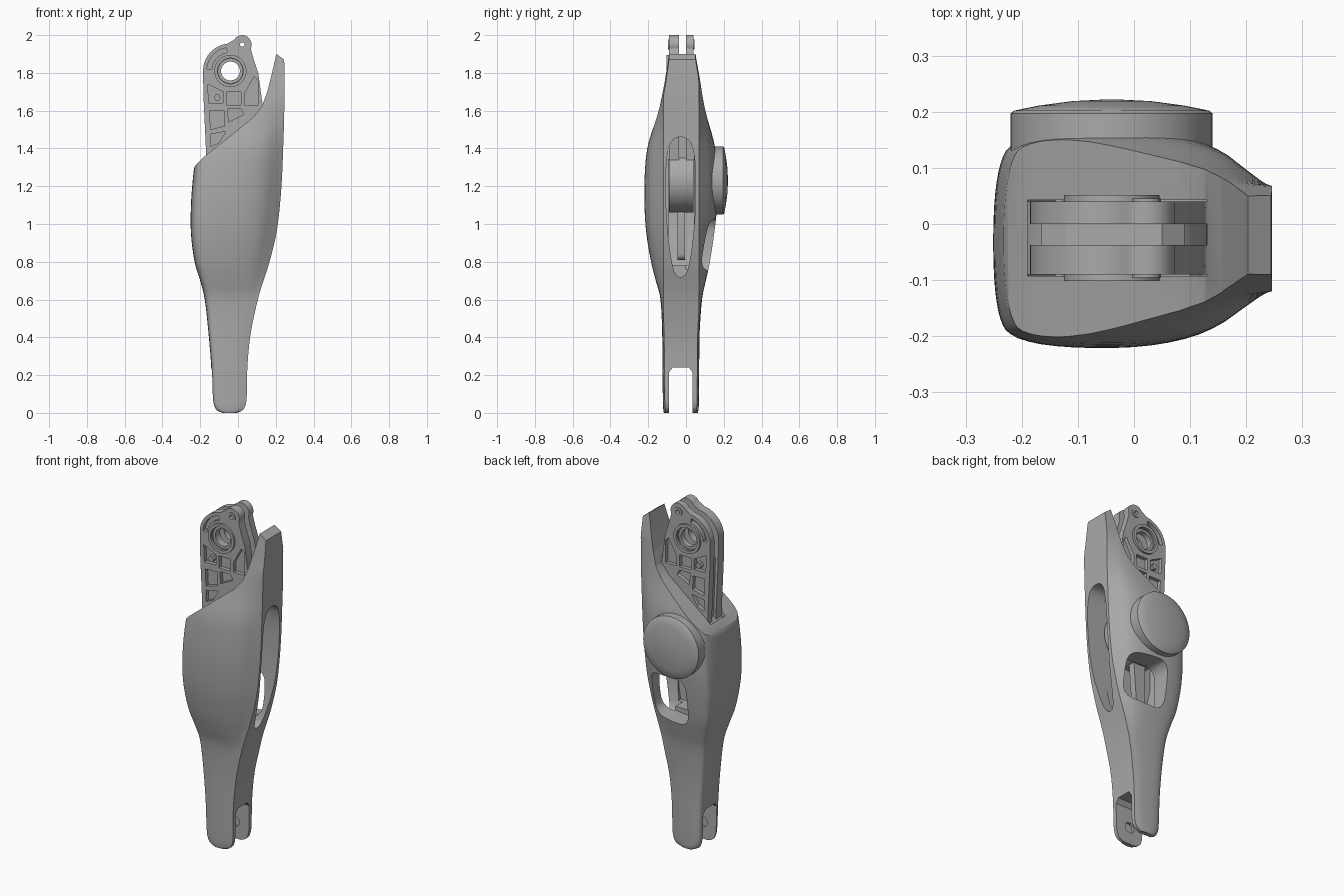
import bpy, bmesh, math

cube = bpy.data.objects.get("Cube")
if cube:
    bpy.data.objects.remove(cube)

grey = bpy.data.materials.new("satin grey")
grey.use_nodes = True
colour = (0.4, 0.4, 0.4, 1)
grey.diffuse_color = colour
grey.node_tree.nodes["Principled BSDF"].inputs["Base Color"].default_value = colour


def chaikin(pts, times=2):
    """Round a closed polygon by cutting its corners."""
    for _ in range(times):
        out = []
        for i, (ax, ay) in enumerate(pts):
            bx, by = pts[(i + 1) % len(pts)]
            out += [(ax * .75 + bx * .25, ay * .75 + by * .25),
                    (ax * .25 + bx * .75, ay * .25 + by * .75)]
        pts = out
    return pts


def arc(cx, cy, r, a, b, n):
    angles = [math.radians(a + (b - a) * i / n) for i in range(n + 1)]
    return [(cx + r * math.cos(t), cy + r * math.sin(t)) for t in angles]


def circle(cx, cy, r, n=48):
    return arc(cx, cy, r, 0, 360, n)[:-1]


def loft(name, rings):
    """Skin a stack of equal closed rings and cap both ends."""
    bm = bmesh.new()
    rows = [[bm.verts.new(p) for p in ring] for ring in rings]
    n = len(rows[0])
    for a, b in zip(rows, rows[1:]):
        for i in range(n):
            j = (i + 1) % n
            bm.faces.new((a[i], a[j], b[j], b[i]))
    bm.faces.new(rows[0])
    bm.faces.new(rows[-1])
    bmesh.ops.remove_doubles(bm, verts=bm.verts, dist=1e-5)
    bmesh.ops.recalc_face_normals(bm, faces=bm.faces)
    mesh = bpy.data.meshes.new(name)
    bm.to_mesh(mesh)
    bm.free()
    mesh.materials.append(grey)
    ob = bpy.data.objects.new(name, mesh)
    bpy.context.collection.objects.link(ob)
    return ob


def prism(name, pts, lo, hi, axis="y"):
    """Extrude an outline (u, z) along x or y."""
    if axis == "y":
        return loft(name, [[(u, d, z) for u, z in pts] for d in (lo, hi)])
    return loft(name, [[(d, u, z) for u, z in pts] for d in (lo, hi)])


def activate(ob):
    bpy.ops.object.select_all(action="DESELECT")
    ob.select_set(True)
    bpy.context.view_layer.objects.active = ob


def cut(ob, cutter):
    cutter.hide_render = True
    mod = ob.modifiers.new("cut", "BOOLEAN")
    mod.operation, mod.solver, mod.object = "DIFFERENCE", "EXACT", cutter
    activate(ob)
    bpy.ops.object.modifier_apply(modifier=mod.name)
    bpy.data.objects.remove(cutter)


def smooth(ob, angle=30):
    activate(ob)
    bpy.ops.object.shade_smooth_by_angle(angle=math.radians(angle))


# Shell stations: z, x min, x max, y front, y back
stations = [
    (0, -.085, -.005, -.117, .062), (.015, -.115, .025, -.12, .066),
    (.045, -.131, .041, -.122, .068), (.1, -.137, .047, -.123, .069),
    (.25, -.142, .05, -.125, .07), (.42, -.156, .067, -.126, .072),
    (.6, -.176, .105, -.135, .085), (.7, -.2, .135, -.16, .105),
    (.8, -.23, .167, -.185, .127), (.95, -.249, .203, -.21, .15),
    (1.1, -.249, .222, -.22, .165), (1.25, -.238, .233, -.219, .167),
    (1.4, -.22, .239, -.205, .155), (1.55, -.21, .244, -.162, .118),
    (1.7, -.2, .246, -.126, .09), (1.8, -.2, .246, -.11, .072),
    (1.93, -.2, .243, -.092, .052)]


def station_blend(k, t):
    p = [stations[min(max(k + d, 0), len(stations) - 1)] for d in (-1, 0, 1, 2)]
    return [b + .5 * t * (c - a + t * (2 * a - 5 * b + 4 * c - d + t * (3 * (b - c) + d - a)))
            for a, b, c, d in zip(*p)]


def shell_ring(z, xl, xr, yf, yb):
    w, h = xr - xl, yb - yf
    edge_f, edge_b = max(-.12, yf + .01), min(.068, yb - .01)
    outline = [(xr, edge_f), (xr, edge_f), (xr, edge_b), (xr, edge_b),
               (xl + .74 * w, yb), (xl + .08 * w, yb), (xl, yb - .2 * h),
               (xl, yf + .18 * h), (xl + .08 * w, yf), (xl + .72 * w, yf)]
    return [(x, y, z) for x, y in chaikin(outline, 3)]


rings = [shell_ring(*station_blend(k, i / 4))
         for k in range(len(stations) - 1) for i in range(4)]
rings.append(shell_ring(*stations[-1]))
shell = loft("outer_shell", rings)

# Sloping upper rim, sweeping up into the tall fin
rim = [(-.4, 1.1), (-.25, 1.27), (-.225, 1.31), (-.18, 1.355), (-.1, 1.42), (0, 1.5),
       (.08, 1.565), (.125, 1.62), (.155, 1.7), (.18, 1.8), (.203, 1.9),
       (.245, 1.87), (.3, 1.83), (.3, 2.2), (-.4, 2.2)]
cut(shell, prism("rim_cutter", rim, -.5, .5))

# Inner cavity
cavity = [(-.14, .78), (.1, .78), (.13, 1), (.13, 2.2), (-.19, 2.2), (-.19, 1)]
cut(shell, prism("cavity_cutter", cavity, -.093, .043))

# Long side opening
half = [(.72, .025), (.8, .05), (1, .074), (1.2, .08), (1.38, .074), (1.46, .04)]
side = [(-.028 + w, z) for z, w in half] + [(-.028 - w, z) for z, w in reversed(half)]
cut(shell, prism("side_cutter", chaikin(side), .07, .5, "x"))

# Squarish rear window
window = [(-.1, .75), (.02, .75), (.14, .77), (.15, .9), (.14, 1.02),
          (.02, 1.03), (-.1, 1.03), (-.11, .9)]
cut(shell, prism("window_cutter", chaikin(window), 0, .4))

# Fork at the foot with a pivot seat
fork = [(-.09, -.1), (.035, -.1), (.035, .215), (.015, .24), (-.07, .24), (-.09, .215)]
cut(shell, prism("fork_cutter", fork, -.5, .5, "x"))
cut(shell, prism("seat_cutter", circle(-.045, .1, .03), -.105, .05))
smooth(shell)

# Domed cap on the back
cap = [(.18, .1), (.18, .197), (.174, .202), (.13, .211), (.07, .219), (.01, .222)]
smooth(loft("back_cap", [[(x, y, z) for x, z in circle(-.04, 1.23, r, 64)] for r, y in cap]))

# Drum inside the shell, with a lever hanging from it
smooth(prism("inner_drum", circle(-.04, 1.23, .17, 64), -.09, .04))
lever = arc(-.04, 1.12, .04, 0, 180, 8) + arc(-.05, .84, .03, 180, 360, 8)
smooth(prism("inner_lever", lever, -.045, -.005))

# Twin link plates with an eared round head
plate = ([(.08, 1.2), (-.165, 1.2), (-.17, 1.4), (-.183, 1.68)]
         + arc(-.04, 1.81, .145, 180, 97, 16) + arc(.022, 1.95, .05, 150, -25, 12)
         + [(.085, 1.865), (.107, 1.8), (.118, 1.72), (.13, 1.63), (.1, 1.5)])
pockets = [[(.035, 1.63), (.105, 1.63), (.105, 1.76), (.085, 1.78), (.035, 1.69)],
           [(-.145, 1.5), (-.07, 1.52), (-.075, 1.6), (-.15, 1.6)],
           [(-.05, 1.54), (.03, 1.58), (.015, 1.61), (-.055, 1.61)],
           [(-.06, 1.63), (.015, 1.63), (.015, 1.7), (-.06, 1.7)],
           [(-.145, 1.41), (-.1, 1.43), (-.065, 1.49), (-.145, 1.475)],
           [(-.155, 1.64), (-.08, 1.64), (-.08, 1.7), (-.16, 1.74)],
           arc(-.04, 1.81, .125, 175, 100, 8) + arc(-.04, 1.81, .1, 100, 175, 8)]
for label, inner, outer, out in (("front", -.037, -.09, -1), ("rear", 0, .04, 1)):
    link = prism(label + "_link_plate", plate, inner, outer)
    for p in pockets:
        cut(link, prism("pocket_cutter", p, outer - out * .022, outer + out * .1))
    cut(link, prism("bore_cutter", circle(-.04, 1.81, .065), -.3, .3))
    cut(link, prism("ear_cutter", circle(.022, 1.95, .02, 16), -.3, .3))
    smooth(link)
    # Raised bearing ring and bolt head
    ring = prism(label + "_bearing_ring", circle(-.04, 1.81, .085), inner, outer + out * .012)
    cut(ring, prism("ring_cutter", circle(-.04, 1.81, .068), outer - out * .008, outer + out * .1))
    cut(ring, prism("bore_cutter", circle(-.04, 1.81, .05), -.3, .3))
    smooth(ring)
    smooth(prism(label + "_bolt", circle(-.11, 1.67, .018, 6), inner, outer + out * .004))
    bolt = prism(label + "_ear_bush", circle(.022, 1.95, .026, 16), inner, outer + out * .005)
    cut(bolt, prism("bush_cutter", circle(.022, 1.95, .012, 16), -.3, .3))
    smooth(bolt)

# Web joining the two plates
web = [(.07, 1.2), (-.15, 1.2), (-.155, 1.4), (-.165, 1.7), (-.12, 1.73), (.05, 1.73),
       (.09, 1.7), (.09, 1.5)]
prism("link_web", web, -.037, 0)
